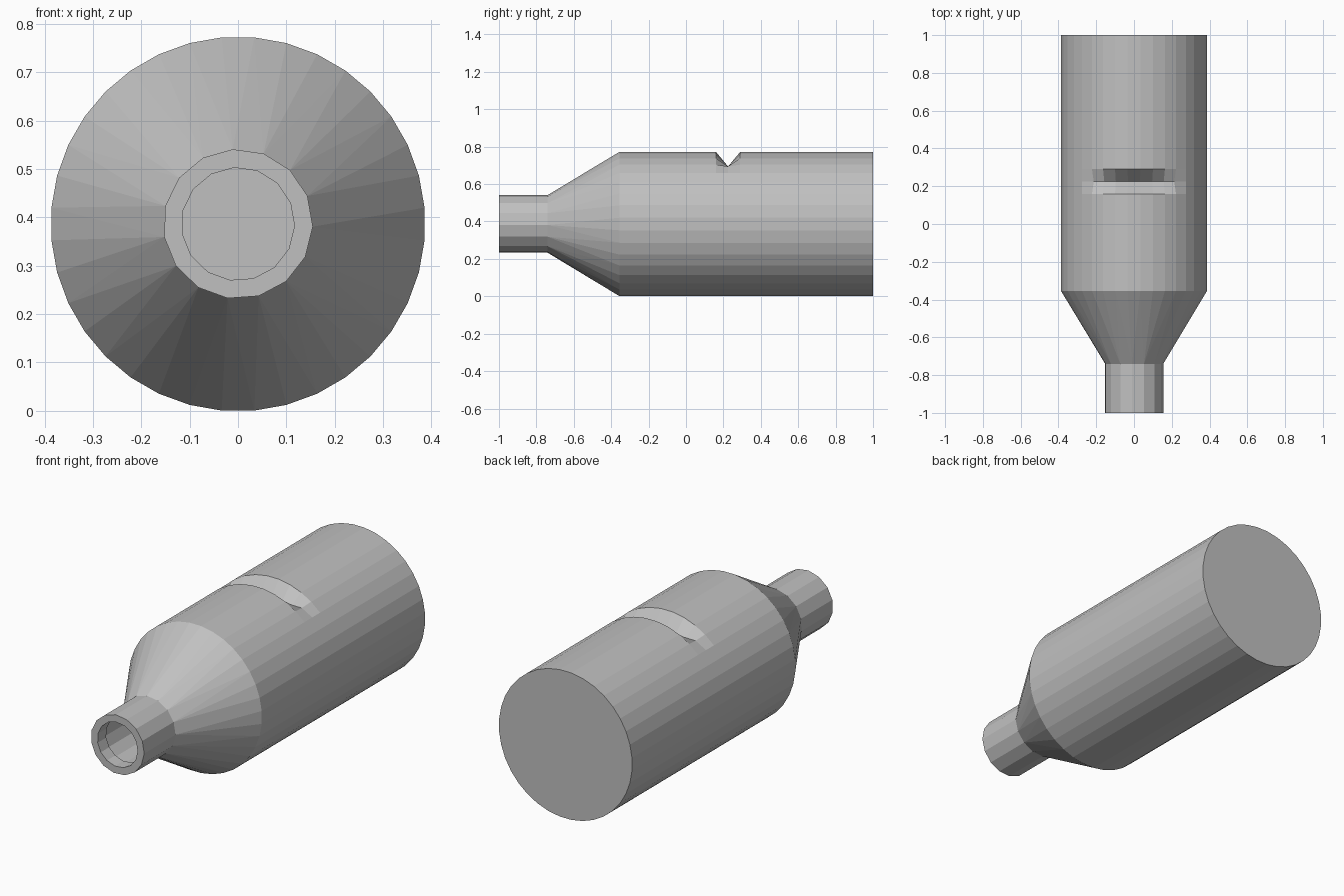
import bpy, bmesh
from math import cos, sin, radians

cube = bpy.data.objects.get("Cube")
if cube:
    bpy.data.objects.remove(cube, do_unlink=True)

grey = bpy.data.materials.new("plain grey")
grey.use_nodes = True
colour = (0.53, 0.53, 0.53, 1)
grey.diffuse_color = colour
grey.node_tree.nodes["Principled BSDF"].inputs["Base Color"].default_value = colour

AXIS_Z = 0.3865
BODY_R = 0.3875
BODY_SIDES, BODY_TURN = 36, 5
NECK_SIDES, NECK_TURN = 15, -2
bm = bmesh.new()


def ring(y, radius, sides, turn):
    """Ring of vertices around the long axis."""
    angles = [radians(turn + 360 * i / sides) for i in range(sides)]
    return [bm.verts.new((radius * cos(a), y, AXIS_Z + radius * sin(a))) for a in angles]


def skin(a, b):
    """Quads between two rings with equal counts."""
    for i in range(len(a)):
        j = (i + 1) % len(a)
        bm.faces.new((a[i], a[j], b[j], b[i]))


def zip_rings(a, b, turn_a, turn_b):
    """Triangles between two rings with different counts."""
    i = j = 0
    while i < len(a) or j < len(b):
        next_a = turn_a + 360 * (i + 0.5) / len(a)
        next_b = turn_b + 360 * (j + 0.5) / len(b)
        va, vb = a[i % len(a)], b[j % len(b)]
        if j == len(b) or (i < len(a) and next_a <= next_b):
            bm.faces.new((va, a[(i + 1) % len(a)], vb))
            i += 1
        else:
            bm.faces.new((va, b[(j + 1) % len(b)], vb))
            j += 1


# Main barrel, with the middle row of the notch pushed down to a straight floor
body = [ring(y, BODY_R, BODY_SIDES, BODY_TURN) for y in (-0.355, 0.16, 0.225, 0.29, 1.0)]
for v in body[2]:
    if v.co.z > 0.69:
        v.co.z = 0.694
        v.co.x *= 0.96
for a, b in zip(body, body[1:]):
    skin(a, b)
bm.faces.new(body[-1])

# Neck from the shoulder to the mouth, then the lip and the wider bore inside
neck = [ring(y, r, NECK_SIDES, NECK_TURN) for y, r in
        ((-0.74, 0.155), (-1.0, 0.155), (-1.0, 0.117), (-0.93, 0.117),
         (-0.93, 0.135), (-0.72, 0.135))]
for a, b in zip(neck, neck[1:]):
    skin(a, b)
bm.faces.new(neck[-1])

# Tapered shoulder
zip_rings(body[0], neck[0], BODY_TURN, NECK_TURN)

bmesh.ops.recalc_face_normals(bm, faces=bm.faces)
mesh = bpy.data.meshes.new("whistle_body")
bm.to_mesh(mesh)
bm.free()
mesh.materials.append(grey)
whistle = bpy.data.objects.new("whistle_body", mesh)
bpy.context.collection.objects.link(whistle)
